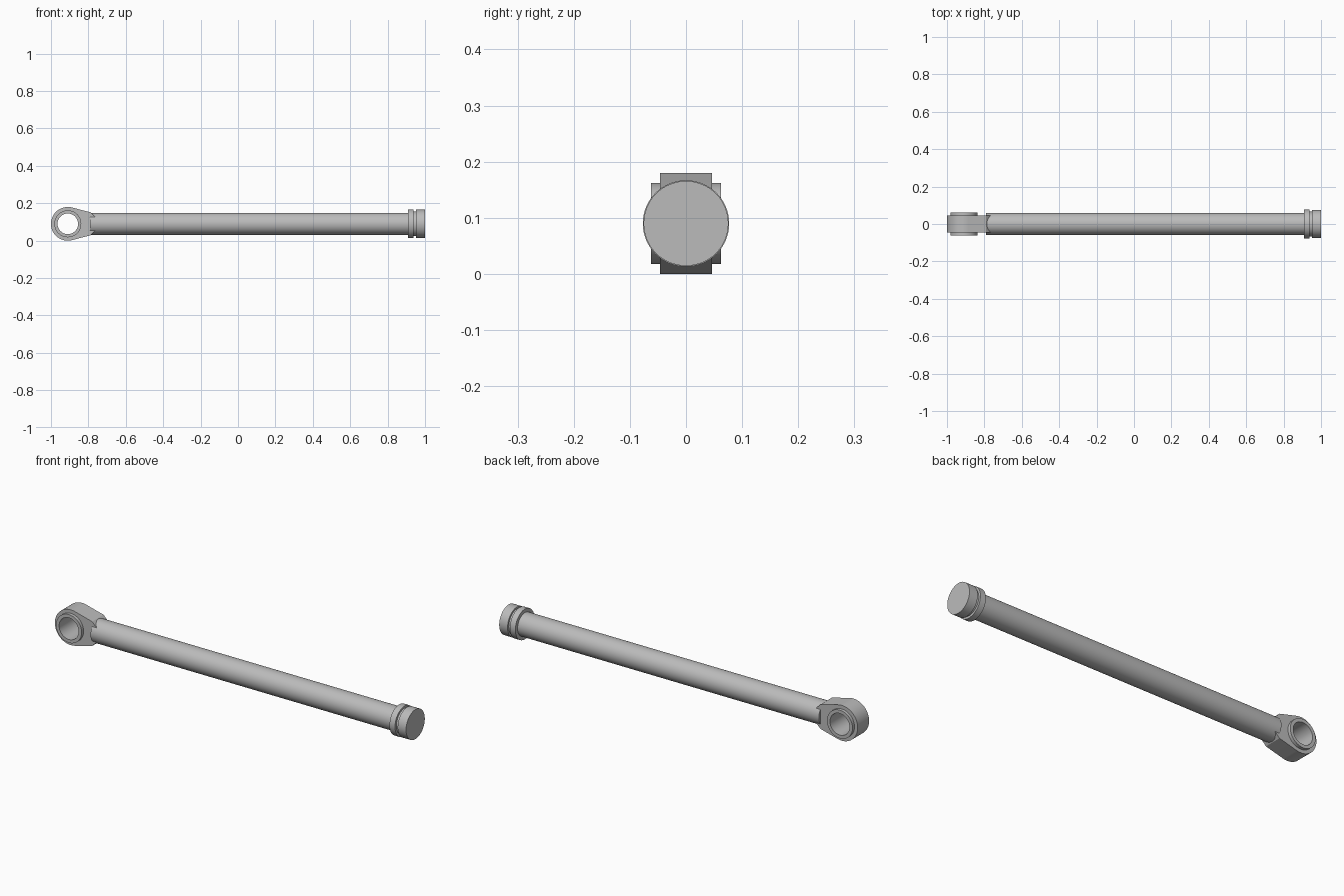
import bpy, bmesh, math
from mathutils import Matrix, Vector

cube = bpy.data.objects.get("Cube")
if cube:
    bpy.data.objects.remove(cube, do_unlink=True)

AXIS_Z = 0.09
EYE_X = -0.91
SEGMENTS = 64

steel = bpy.data.materials.new("steel grey")
steel.use_nodes = True
steel.diffuse_color = (0.5, 0.5, 0.5, 1)
steel.node_tree.nodes["Principled BSDF"].inputs["Base Color"].default_value = (0.5, 0.5, 0.5, 1)


def finish(obj):
    """Weld, orient, colour and shade a mesh object."""
    bm = bmesh.new()
    bm.from_mesh(obj.data)
    bmesh.ops.remove_doubles(bm, verts=bm.verts, dist=1e-5)
    bmesh.ops.recalc_face_normals(bm, faces=bm.faces)
    bm.to_mesh(obj.data)
    bm.free()
    obj.data.materials.clear()
    obj.data.materials.append(steel)
    bpy.ops.object.select_all(action='DESELECT')
    obj.select_set(True)
    bpy.context.view_layer.objects.active = obj
    bpy.ops.object.shade_smooth_by_angle(angle=math.radians(30))


def lathe(name, profile, closed=False, matrix=Matrix()):
    """Turn (position along x, radius) points around the x axis."""
    bm = bmesh.new()
    verts = [bm.verts.new((x, 0, r)) for x, r in profile]
    edges = [bm.edges.new(pair) for pair in zip(verts, verts[1:])]
    if closed:
        edges.append(bm.edges.new((verts[-1], verts[0])))
    bmesh.ops.spin(bm, geom=verts + edges, cent=(0, 0, 0), axis=(1, 0, 0),
                   angle=math.tau, steps=SEGMENTS, use_duplicate=False)
    bmesh.ops.remove_doubles(bm, verts=bm.verts, dist=1e-5)
    bm.transform(matrix)
    mesh = bpy.data.meshes.new(name)
    bm.to_mesh(mesh)
    bm.free()
    obj = bpy.data.objects.new(name, mesh)
    obj.location.z = AXIS_Z
    bpy.context.collection.objects.link(obj)
    finish(obj)
    return obj


def arc(radius, start, end, steps):
    return [(radius * math.cos(a), radius * math.sin(a))
            for a in (start + (end - start) * i / steps for i in range(steps + 1))]


# Long round rod
lathe("rod", [(-0.79, 0), (-0.79, 0.059), (0.92, 0.059), (0.92, 0)])

# Piston head: collar, groove and end disc
lathe("piston_head", [(0.908, 0), (0.908, 0.077), (0.939, 0.077), (0.939, 0.066),
                      (0.953, 0.066), (0.953, 0.0755), (1.0, 0.0755), (1.0, 0)])

# Eye body: round end, tangent flanks and a chamfered neck, with a bore
neck = Vector((0.12, 0.062))
tangent = math.atan2(neck.y, neck.x) + math.acos(0.09 / neck.length)
outline = arc(0.09, tangent, math.tau - tangent, 56)
outline += [(0.12, -0.062), (0.155, -0.027), (0.155, 0.027), (0.12, 0.062)]
bore = arc(0.06, 0, math.tau, SEGMENTS)[:-1]

curve = bpy.data.curves.new("eye_body", 'CURVE')
curve.dimensions = '2D'
curve.fill_mode = 'BOTH'
curve.extrude = 0.046
for points in (outline, bore):
    spline = curve.splines.new('POLY')
    spline.points.add(len(points) - 1)
    for p, (x, y) in zip(spline.points, points):
        p.co = (x, y, 0, 1)
    spline.use_cyclic_u = True
eye = bpy.data.objects.new("eye_body", curve)
eye.location = (EYE_X, 0, AXIS_Z)
eye.rotation_euler.x = math.pi / 2
bpy.context.collection.objects.link(eye)
bpy.ops.object.select_all(action='DESELECT')
eye.select_set(True)
bpy.context.view_layer.objects.active = eye
bpy.ops.object.convert(target='MESH')
finish(bpy.context.view_layer.objects.active)

# Bushing through the eye, standing proud on both sides
bushing = lathe("eye_bushing", [(-0.062, 0.055), (-0.062, 0.072), (0.062, 0.072), (0.062, 0.055)],
                closed=True, matrix=Matrix.Rotation(math.pi / 2, 4, 'Z'))
bushing.location.x = EYE_X
